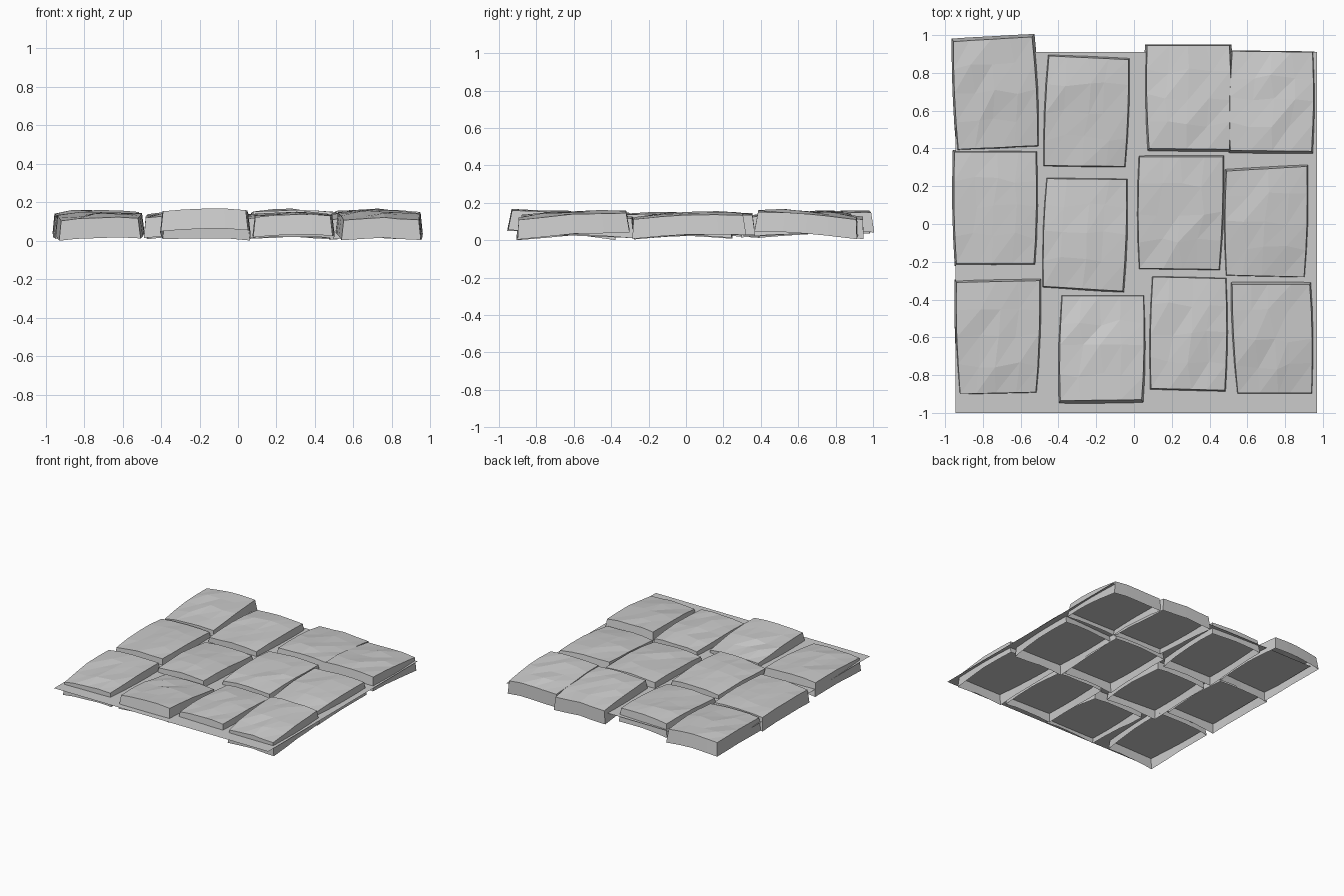
import bpy, bmesh, random
from math import sin, pi
from mathutils import Vector

if "Cube" in bpy.data.objects:
    bpy.data.objects.remove(bpy.data.objects["Cube"])

random.seed(4)
N = 4             # top grid divisions per stone
THICK = 0.105
FLARE = 0.012

# corners in plan (front-left, front-right, back-right, back-left) and their heights
STONES = [
    # front row
    ((-.92, -.90), (-.52, -.89), (-.50, -.30), (-.94, -.31), (.105, .115, .14, .135)),
    ((-.39, -.935), (.04, -.93), (.05, -.38), (-.38, -.38), (.155, .16, .108, .11)),
    ((.09, -.87), (.48, -.88), (.485, -.29), (.10, -.28), (.125, .13, .115, .115)),
    ((.55, -.895), (.94, -.895), (.93, -.32), (.52, -.32), (.11, .108, .145, .15)),
    # middle row
    ((-.94, -.21), (-.53, -.21), (-.52, .38), (-.95, .38), (.115, .13, .125, .12)),
    ((-.48, -.33), (-.06, -.355), (-.04, .235), (-.46, .24), (.12, .135, .12, .115)),
    ((.03, -.235), (.45, -.24), (.47, .355), (.03, .355), (.115, .12, .135, .13)),
    ((.49, -.27), (.90, -.28), (.915, .305), (.49, .28), (.11, .11, .135, .14)),
    # back row
    ((-.93, .395), (-.51, .415), (-.54, .99), (-.955, .965), (.12, .125, .15, .14)),
    ((-.475, .31), (-.05, .305), (-.03, .87), (-.45, .89), (.12, .12, .135, .13)),
    ((.08, .40), (.505, .395), (.505, .945), (.07, .945), (.15, .15, .112, .115)),
    ((.51, .39), (.94, .385), (.945, .91), (.52, .915), (.155, .15, .112, .115)),
]


def new_object(name, bm):
    bmesh.ops.recalc_face_normals(bm, faces=bm.faces)
    me = bpy.data.meshes.new(name)
    bm.to_mesh(me)
    bm.free()
    ob = bpy.data.objects.new(name, me)
    bpy.context.collection.objects.link(ob)


def stone(name, fl, fr, br, bl, heights):
    c = [Vector((p[0], p[1], h)) for p, h in zip((fl, fr, br, bl), heights)]
    centre = sum(c, Vector()) / 4
    normal = (c[2] - c[0]).cross(c[3] - c[1]).normalized()
    bm = bmesh.new()
    # bulging, slightly irregular top
    grid = []
    for j in range(N + 1):
        row = []
        for i in range(N + 1):
            u, v = i / N, j / N
            p = c[0].lerp(c[1], u).lerp(c[3].lerp(c[2], u), v)
            edge_x, edge_y = i in (0, N), j in (0, N)
            p.x += (.008 * sin(pi * v) * (1 if i else -1) if edge_x
                    else random.uniform(-.02, .02))
            p.y += 0 if edge_y else random.uniform(-.02, .02)
            p.z += .011 * (sin(pi * u) + sin(pi * v))
            p.z += random.uniform(-.003, .003) if edge_x or edge_y else random.uniform(-.008, .008)
            row.append(bm.verts.new(p))
        grid.append(row)
    for j in range(N):
        for i in range(N):
            a, b, d, e = grid[j][i], grid[j][i + 1], grid[j + 1][i + 1], grid[j + 1][i]
            bm.faces.new((a, b, d))
            bm.faces.new((a, d, e))
    # flared side walls, open underneath
    ring = (grid[0][:-1] + [r[-1] for r in grid[:-1]]
            + grid[-1][:0:-1] + [r[0] for r in grid[:0:-1]])
    low = []
    for t in ring:
        p = t.co - normal * THICK
        p.x += FLARE * max(-1, min(1, (t.co.x - centre.x) / .2))
        p.y += FLARE * max(-1, min(1, (t.co.y - centre.y) / .27))
        p.z = max(p.z, 0)
        low.append(bm.verts.new(p))
    for k in range(len(ring)):
        m = (k + 1) % len(ring)
        bm.faces.new((ring[k], low[k], low[m], ring[m]))
    new_object(name, bm)


for n, s in enumerate(STONES, 1):
    stone(f"paving_stone_{n:02d}", *s)

# mortar sheet running between the stones
bm = bmesh.new()
bm.faces.new([bm.verts.new(p) for p in
              ((-.945, -1, .085), (.97, -1, .085), (.97, .91, .085), (-.945, .91, .085))])
new_object("mortar_sheet", bm)
